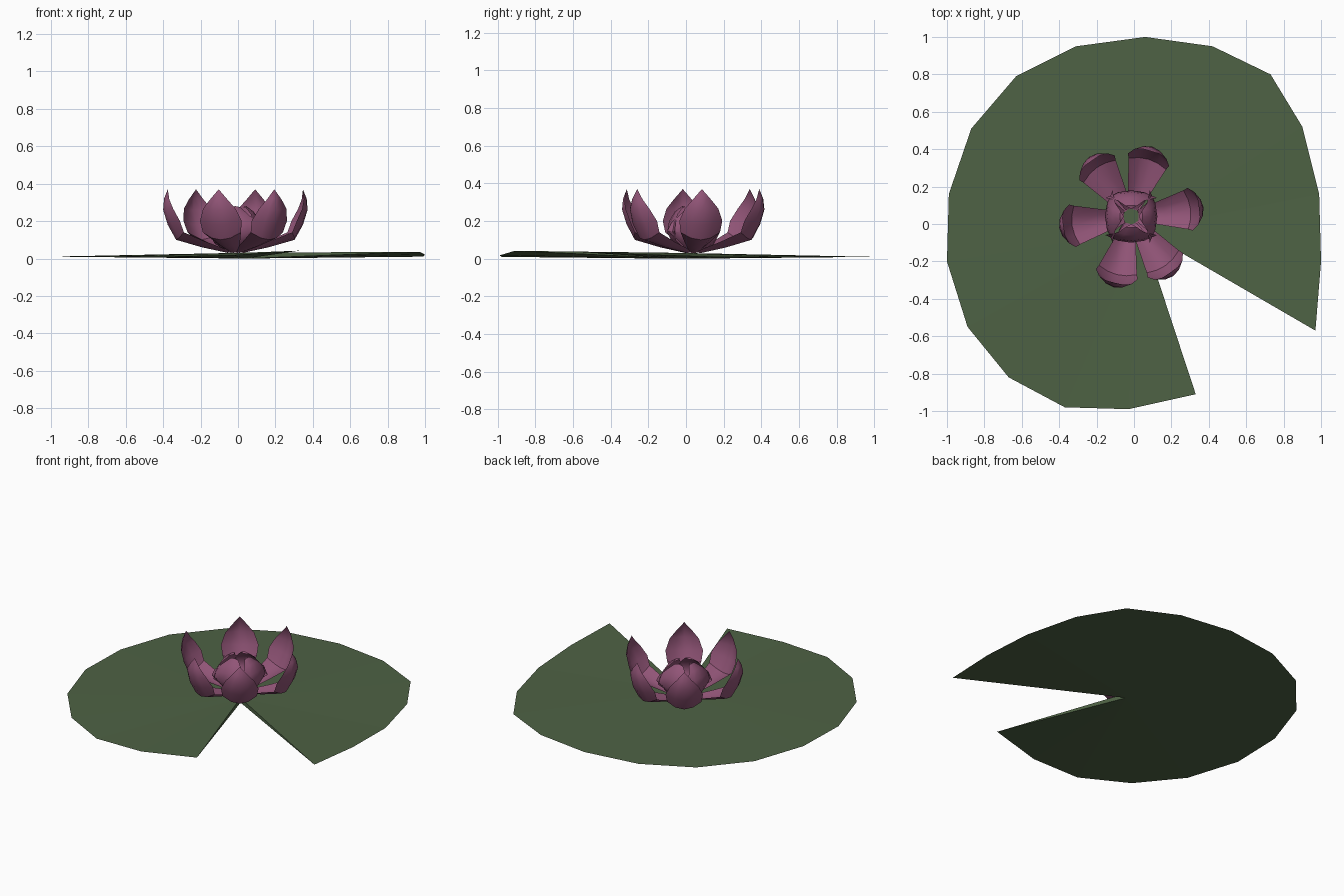
import bpy, bmesh, math
from mathutils import Vector

cube = bpy.data.objects.get("Cube")
if cube:
    bpy.data.objects.remove(cube)


def material(name, rgb):
    mat = bpy.data.materials.new(name)
    mat.use_nodes = True
    mat.diffuse_color = (*rgb, 1)
    mat.node_tree.nodes["Principled BSDF"].inputs["Base Color"].default_value = (*rgb, 1)
    return mat


leaf_green = material("leaf_green", (0.076, 0.122, 0.058))
petal_pink = material("petal_pink", (0.285, 0.09, 0.185))


def finish(bm, name, mat, smooth_angle=None):
    mesh = bpy.data.meshes.new(name)
    bm.to_mesh(mesh)
    bm.free()
    mesh.materials.append(mat)
    obj = bpy.data.objects.new(name, mesh)
    bpy.context.scene.collection.objects.link(obj)
    if smooth_angle:
        bpy.ops.object.select_all(action='DESELECT')
        obj.select_set(True)
        bpy.context.view_layer.objects.active = obj
        bpy.ops.object.shade_smooth_by_angle(angle=math.radians(smooth_angle))
    return obj


# Lily pad: a notched disc, thickest at the notch apex, its notch tips lifted
rim = [(.33, -.91), (-.03, -.99), (-.37, -.98), (-.67, -.82), (-.89, -.55), (-1, -.2),
       (-.99, .16), (-.87, .51), (-.63, .79), (-.31, .95), (.06, 1), (.42, .95),
       (.73, .8), (.9, .52), (.99, .16), (1, -.2), (.97, -.57)]
lift = {0: .042, 1: .018, len(rim) - 2: .022, len(rim) - 1: .036}
bm = bmesh.new()
top = bm.verts.new((.04, -.03, .031))
bottom = bm.verts.new((.04, -.03, 0))
edge = [bm.verts.new((x, y, lift.get(i, .01))) for i, (x, y) in enumerate(rim)]
for a, b in zip(edge, edge[1:]):
    bm.faces.new((top, b, a))
    bm.faces.new((bottom, a, b))
bm.faces.new((top, edge[0], bottom))
bm.faces.new((top, bottom, edge[-1]))
finish(bm, "lily_pad", leaf_green)

# Petals: a side profile of (radius, height, half width), cupped across the width
CENTRE = Vector((-.015, .04, 0))
ACROSS = (-1, -.5, 0, .5, 1)


def petal(name, profile, degrees, cup):
    bm = bmesh.new()
    angle = math.radians(degrees)
    out = Vector((math.cos(angle), math.sin(angle), 0))
    side = Vector((-out.y, out.x, 0))
    rows = []
    for i, (r, z, half) in enumerate(profile):
        before, after = profile[max(i - 1, 0)], profile[min(i + 1, len(profile) - 1)]
        normal = Vector((before[1] - after[1], after[0] - before[0])).normalized()
        row = []
        for u in ACROSS if half else (0,):
            bend = cup * half * u * u
            row.append(bm.verts.new(CENTRE + out * (r + normal.x * bend) + side * half * u
                                    + Vector((0, 0, z + normal.y * bend))))
        rows.append(row)
    for low, high in zip(rows, rows[1:]):
        for k in range(len(low) - 1):
            if len(high) == 1:
                bm.faces.new((low[k], low[k + 1], high[0]))
            else:
                bm.faces.new((low[k], low[k + 1], high[k + 1], high[k]))
    finish(bm, name, petal_pink, 40)


outer_profile = [(.04, .03, .03), (.18, .06, .07), (.32, .1, .105), (.365, .18, .115),
                 (.39, .26, .09), (.385, .32, .048), (.365, .37, 0)]
for i, degrees in enumerate((7, 73, 125, 189, 256, 305)):
    petal(f"outer_petal_{i + 1}", outer_profile, degrees, .45)

inner_profile = [(.04, .035, .03), (.11, .08, .08), (.14, .14, .14), (.13, .2, .12),
                 (.1, .25, .07), (.06, .28, .03), (.04, .275, 0)]
for i in range(4):
    petal(f"inner_petal_{i + 1}", inner_profile, 90 * i, .3)
